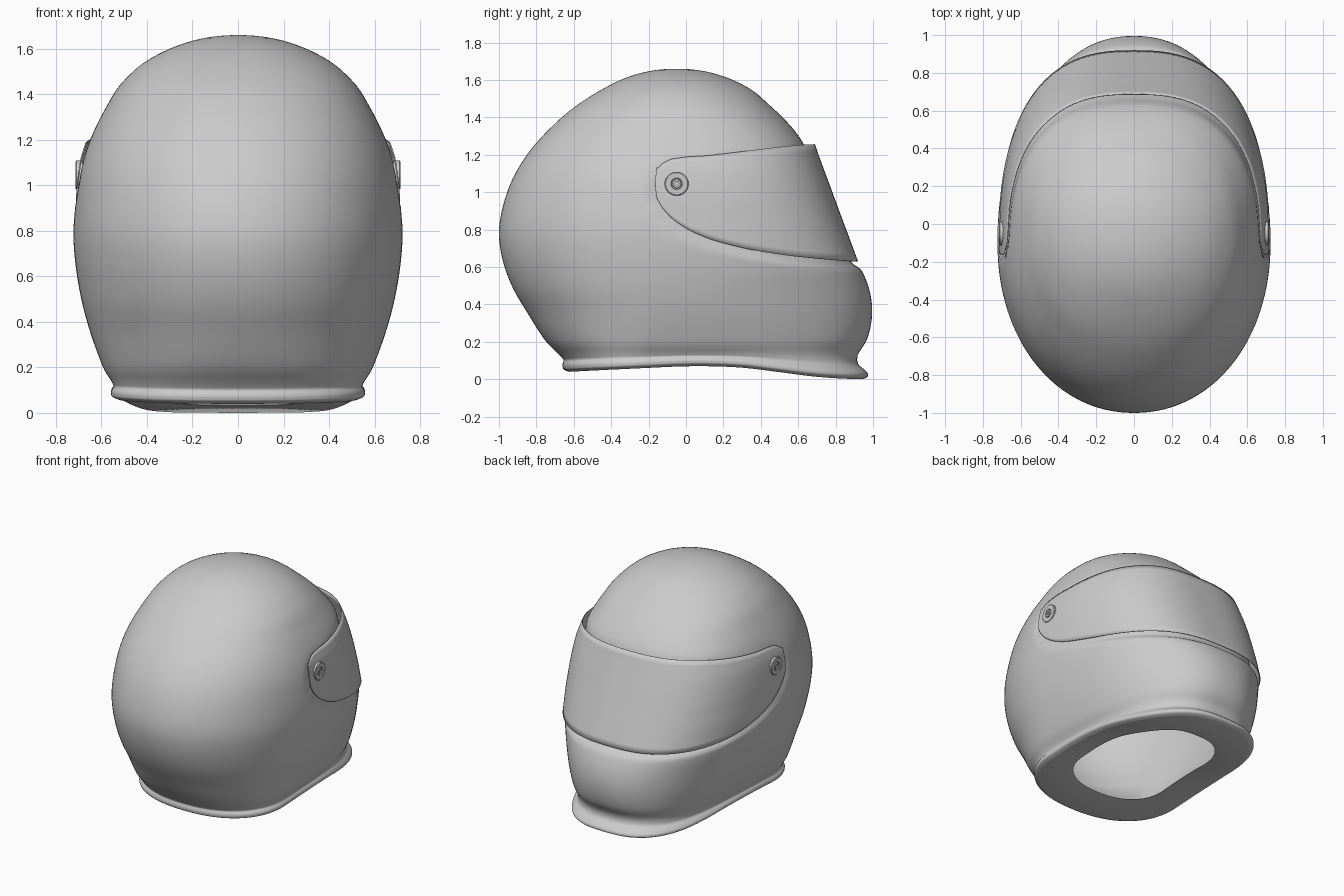
import bpy, bmesh, math
from mathutils import Vector, Matrix

if "Cube" in bpy.data.objects:
    bpy.data.objects.remove(bpy.data.objects["Cube"])


def spline(rows, sub):
    """Smooth curve through rows of numbers; the first column is the parameter."""
    n = len(rows)
    slope = [[(b - a) / (q[0] - p[0]) for a, b in zip(p, q)] for p, q in zip(rows, rows[1:])]
    tan = [slope[0]]
    for i in range(1, n - 1):
        h0, h1 = rows[i][0] - rows[i - 1][0], rows[i + 1][0] - rows[i][0]
        tan.append([(a * h1 + b * h0) / (h0 + h1) for a, b in zip(slope[i - 1], slope[i])])
    tan.append(slope[-1])
    out = []
    for i in range(n - 1):
        h = rows[i + 1][0] - rows[i][0]
        for s in range(sub):
            t = s / sub
            u = 1 - t
            out.append([(1 + 2*t) * u*u * a + t * u*u * h * m + t*t * (3 - 2*t) * b - t*t * u * h * k
                        for a, b, m, k in zip(rows[i], rows[i + 1], tan[i], tan[i + 1])])
    return out + [list(rows[-1])]


def interp(table, x, col=1):
    if x <= table[0][0]:
        return table[0][col]
    for a, b in zip(table, table[1:]):
        if x <= b[0]:
            return a[col] + (b[col] - a[col]) * (x - a[0]) / max(b[0] - a[0], 1e-9)
    return table[-1][col]


def smooth(e0, e1, x):
    t = max(0, min(1, (x - e0) / (e1 - e0)))
    return t * t * (3 - 2 * t)


def spow(v, p):
    return math.copysign(abs(v) ** p, v)


def oval(a, w, yb, yf, yc, nf, nb=2.0):
    """Point of an egg-shaped plan section; a = pi/2 points to the chin."""
    n, r = (nf, yf - yc) if math.sin(a) >= 0 else (nb, yc - yb)
    return w * spow(math.cos(a), 2 / n), yc + r * spow(math.sin(a), 2 / n)


def finish(bm, name, angle=40):
    bmesh.ops.remove_doubles(bm, verts=bm.verts, dist=1e-5)
    bmesh.ops.recalc_face_normals(bm, faces=bm.faces)
    me = bpy.data.meshes.new(name)
    bm.to_mesh(me)
    bm.free()
    ob = bpy.data.objects.new(name, me)
    bpy.context.collection.objects.link(ob)
    bpy.ops.object.select_all(action='DESELECT')
    ob.select_set(True)
    bpy.context.view_layer.objects.active = ob
    bpy.ops.object.shade_smooth_by_angle(angle=math.radians(angle))
    return ob


# Visor outline in side view (y, z)
LOW = spline([(-.165, 1.04), (-.16, .99), (-.145, .95), (-.10, .885), (-.02, .82),
              (.1, .76), (.25, .715), (.5, .668), (.75, .642), (.95, .628)], 6)
HIGH = spline([(-.165, 1.04), (-.162, 1.09), (-.145, 1.13), (-.10, 1.168), (-.03, 1.185),
               (.1, 1.195), (.3, 1.218), (.5, 1.242), (.63, 1.254), (.95, 1.254)], 6)

# Shell sections: z, back y, front y, half width, y of widest point, front roundness
SHELL = spline([
    (.000, -.625, .945, .525, -.22, 2.75), (.010, -.648, .966, .548, -.22, 2.75),
    (.030, -.660, .972, .558, -.22, 2.75), (.050, -.660, .955, .556, -.22, 2.7),
    (.075, -.655, .925, .547, -.21, 2.65), (.105, -.670, .915, .553, -.20, 2.6),
    (.210, -.755, .967, .597, -.16, 2.4), (.350, -.845, .995, .648, -.12, 2.25),
    (.480, -.922, .980, .684, -.11, 2.25), (.587, -.966, .938, .705, -.10, 2.35),
    (.660, -.986, .898, .715, -.10, 2.4), (.770, -1.00, .853, .723, -.10, 2.45),
    (.940, -.975, .782, .712, -.10, 2.45), (1.12, -.902, .708, .678, -.10, 2.5),
    (1.25, -.812, .635, .628, -.09, 2.5), (1.33, -.738, .580, .587, -.08, 2.4),
    (1.467, -.580, .445, .495, -.06, 2.2), (1.56, -.430, .330, .380, -.05, 2.0),
    (1.60, -.350, .250, .300, -.05, 2.0)], 5)[:-5]
SHELL += [[1.66 - .1 * u ** 2.17, -.05 - .38 * u, -.05 + .38 * u, .38 * u, -.05, 2.0]
          for u in (.93, .86, .78, .7, .6, .5, .4, .3, .2, .1)]
RIM = spline([(-.7, .036), (-.3, .056), (.1, .07), (.3, .062), (.5, .038), (.7, .013), (.85, .003), (.97, 0)], 4)
SEG = 128


def shell_ring(row, xy=1.0, recess=True):
    z0, yb, yf, w, yc, n = row
    ring = []
    for i in range(SEG):
        x, y = oval(2 * math.pi * i / SEG, w, yb, yf, yc, n, 2.08 + .2 * (1 - smooth(0, .4, z0)))
        z = z0 + interp(RIM, y) * (1 - smooth(0, .2, z0))
        if recess:      # shallow seat for the visor
            lo, hi = interp(LOW, y), interp(HIGH, y)
            k = smooth(lo - .05, lo, z) * (1 - smooth(hi - .12, hi + .02, z)) * smooth(-.23, -.15, y)
            x, y = x * (1 - .035 * k), yc + (y - yc) * (1 - .035 * k)
        ring.append(Vector((x * xy, .1 + (y - .1) * xy, z)))
    return ring


# Shell: inner lining, flat neck ring, outer skin in one closed loft
C = Vector((0, -.05, .75))
T = .94
rings = [[C + (p - C) * T for p in shell_ring(r, recess=False)] for r in reversed(SHELL) if r[0] > .3]
low = list(SHELL[0])
rings += [shell_ring([.12] + low[1:], .92), shell_ring([.045] + low[1:], .70), shell_ring([.034] + low[1:], .675)]
rings += [shell_ring(r) for r in SHELL]
bm = bmesh.new()
loops = [[bm.verts.new(p) for p in r] for r in rings]
for a, b in zip(loops, loops[1:]):
    for i in range(SEG):
        j = (i + 1) % SEG
        bm.faces.new((a[i], a[j], b[j], b[i]))
top = Vector((0, -.05, 1.66))
for loop, p in ((loops[0], C + (top - C) * T), (loops[-1], top)):
    v = bm.verts.new(p)
    for i in range(SEG):
        bm.faces.new((loop[i], loop[(i + 1) % SEG], v))
finish(bm, "helmet_shell")

# Visor: thin curved sheet (z, half width, front y)
VISOR = [(.63, .708, .92), (.80, .716, .857), (.95, .712, .801), (1.04, .704, .768),
         (1.12, .692, .738), (1.20, .666, .709), (1.25, .648, .69)]


def visor_point(a, z):
    x, y = oval(a, interp(VISOR, z), -1, interp(VISOR, z, 2), -.1, 2.6, 2.5)
    return Vector((x, y, z))


def visor_edge(a, table):
    z = 1.0
    for _ in range(12):
        z = interp(table, visor_point(a, z).y)
    return z


COLS, ROWS = 70, 16
a0 = -(.065 / .9) ** 1.25
half = [a0 + (math.pi / 2 - a0) * (i / COLS) ** 1.7 for i in range(COLS + 1)]
bm = bmesh.new()
grid = []
for a in half + [math.pi - a for a in reversed(half[:-1])]:
    lo, hi = visor_edge(a, LOW), visor_edge(a, HIGH)
    grid.append([bm.verts.new(visor_point(a, lo + (hi - lo) * r / ROWS)) for r in range(ROWS + 1)])
for a, b in zip(grid, grid[1:]):
    for r in range(ROWS):
        bm.faces.new((a[r], b[r], b[r + 1], a[r + 1]))
visor = finish(bm, "visor", 50)
sol = visor.modifiers.new("thickness", 'SOLIDIFY')
sol.thickness, sol.offset = .006, -1

# Visor pivots: turned disc with a hexagonal socket screw on each side
for side, name in ((1, "right"), (-1, "left")):
    bm = bmesh.new()
    prof = [(.064, -.02), (.064, .007), (.059, .011), (.031, .011), (.028, .004), (.024, .004), (.022, .011)]
    circles = [[bm.verts.new((h, r * math.cos(t * math.pi / 24), r * math.sin(t * math.pi / 24)))
                for t in range(48)] for r, h in prof]
    for a, b in zip(circles, circles[1:]):
        for i in range(48):
            bm.faces.new((a[i], a[(i + 1) % 48], b[(i + 1) % 48], b[i]))
    socket = [[bm.verts.new((h, .013 * math.cos(t * math.pi / 3), .013 * math.sin(t * math.pi / 3)))
               for t in range(6)] for h in (.011, .002)]
    for i in range(6):
        j = (i + 1) % 6
        bm.faces.new((socket[0][i], socket[0][j], socket[1][j], socket[1][i]))
        outer = [circles[-1][(8 * i + k) % 48] for k in range(9)]
        bm.faces.new([socket[0][j], socket[0][i]] + outer)
    bm.faces.new(socket[1])
    bm.faces.new(circles[0])
    bmesh.ops.transform(bm, verts=bm.verts,
                        matrix=Matrix.Diagonal((side, 1, 1, 1)) @ Matrix.Translation((.703, -.05, 1.045)))
    finish(bm, "visor_pivot_" + name, 30)
